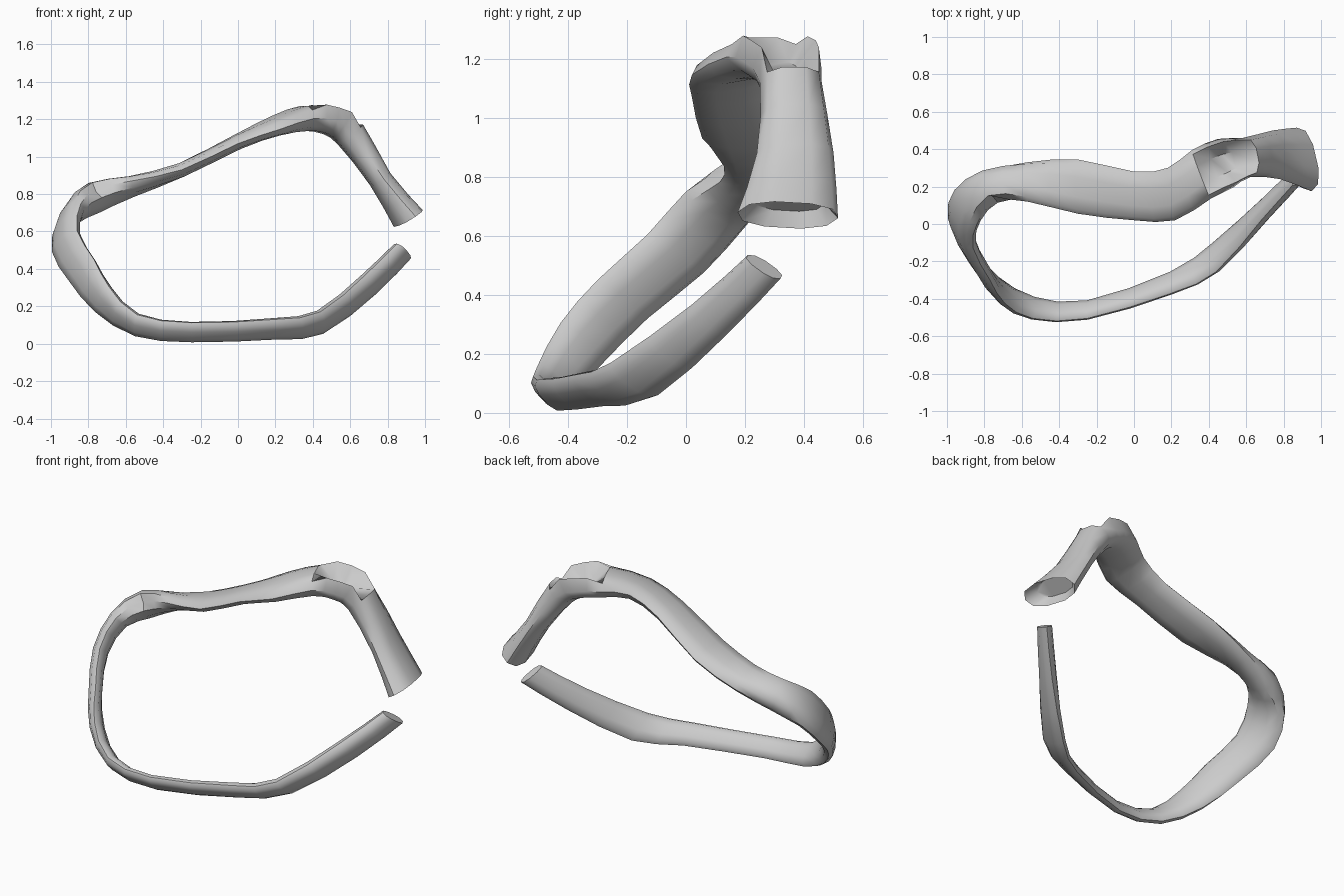
import bpy, bmesh, math
from mathutils import Vector

if "Cube" in bpy.data.objects:
    bpy.data.objects.remove(bpy.data.objects["Cube"])

SIDES = 10
STEPS = 2          # rings per station
ROUND = 0.85       # below 1 makes the cross-section slightly boxy

# Stations along the loop: centre xyz, half-width vector xyz, half thickness
stations = [
    (0.88, 0.265, 0.495, 0.03, 0.055, -0.04, 0.04),
    (0.70, 0.08, 0.317, 0.02, 0.06, -0.05, 0.045),
    (0.44, -0.175, 0.115, 0.0, 0.08, -0.055, 0.04),
    (0.20, -0.315, 0.08, 0.0, 0.055, -0.05, 0.035),
    (-0.25, -0.46, 0.062, 0.0, 0.045, -0.05, 0.03),
    (-0.54, -0.45, 0.10, 0.0, 0.055, -0.055, 0.035),
    (-0.72, -0.355, 0.235, -0.03, 0.07, -0.07, 0.04),
    (-0.83, -0.215, 0.385, -0.06, 0.085, -0.065, 0.04),
    (-0.92, -0.035, 0.54, -0.06, 0.095, -0.065, 0.045),
    (-0.89, 0.10, 0.69, -0.05, 0.10, -0.06, 0.055),
    (-0.77, 0.20, 0.78, -0.02, 0.08, -0.05, 0.08),
    (-0.57, 0.225, 0.84, 0.0, 0.105, -0.03, 0.05),
    (-0.30, 0.20, 0.93, 0.0, 0.145, 0.0, 0.04),
    (0.0, 0.15, 1.08, 0.0, 0.13, 0.01, 0.04),
    (0.20, 0.16, 1.165, -0.02, 0.14, 0.02, 0.05),
    (0.36, 0.265, 1.205, -0.05, 0.13, 0.0, 0.07),
    (0.49, 0.325, 1.19, -0.04, 0.13, 0.0, 0.075),
    (0.60, 0.355, 1.12, -0.02, 0.105, 0.0, 0.085),
    (0.76, 0.37, 0.88, -0.02, 0.13, 0.0, 0.06),
    (0.91, 0.345, 0.67, -0.04, 0.17, -0.01, 0.08),
]


def smooth_between(a, b, c, d, t):
    """Catmull-Rom blend of one station value."""
    return 0.5 * (2 * b + (c - a) * t + (2 * a - 5 * b + 4 * c - d) * t * t
                  + (3 * b - a - 3 * c + d) * t ** 3)


def rounded(value):
    return math.copysign(abs(value) ** ROUND, value)


# Resample the stations into a smooth path
path = []
last = len(stations) - 1
for i in range(last):
    quad = [stations[max(0, min(last, i + o))] for o in (-1, 0, 1, 2)]
    for step in range(STEPS):
        path.append([smooth_between(*vals, step / STEPS) for vals in zip(*quad)])
path.append(list(stations[-1]))

# Cross-section rings; the shoulder has a raised rim around a sunken hollow
rim_start, rim_end = 15 * STEPS, 17 * STEPS
centres = [Vector(s[:3]) for s in path]
bm = bmesh.new()
rings = []
for i, s in enumerate(path):
    tangent = centres[min(i + 1, len(path) - 1)] - centres[max(i - 1, 0)]
    width = Vector(s[3:6])
    outward = tangent.cross(width).normalized() * s[6]
    ring = []
    for j in range(SIDES):
        a = 2 * math.pi * j / SIDES
        across, out = rounded(math.cos(a)), rounded(math.sin(a))
        if rim_start < i < rim_end:
            if j in (1, 4):
                out = 1.0
            elif j in (2, 3):
                out = -0.2
        ring.append(bm.verts.new(centres[i] + width * across + outward * out))
    rings.append(ring)

# Small pocket in the front edge of the upper left bend
pocket = rings[10 * STEPS][SIDES // 2]
pocket.co = pocket.co.lerp(centres[10 * STEPS], 0.4)

# Tube walls
for i in range(len(rings) - 1):
    for j in range(SIDES):
        k = (j + 1) % SIDES
        bm.faces.new((rings[i][j], rings[i][k], rings[i + 1][k], rings[i + 1][j]))

# Flat tip of the lower arm
bm.faces.new(rings[0])

# Sunken end of the upper arm
inset = centres[-1].lerp(centres[-2], 0.5)
dish = [bm.verts.new(inset + (v.co - centres[-1]) * 0.7) for v in rings[-1]]
for j in range(SIDES):
    k = (j + 1) % SIDES
    bm.faces.new((rings[-1][j], rings[-1][k], dish[k], dish[j]))
bm.faces.new(dish)
bmesh.ops.recalc_face_normals(bm, faces=bm.faces)

mesh = bpy.data.meshes.new("open_loop_band")
bm.to_mesh(mesh)
bm.free()
band = bpy.data.objects.new("open_loop_band", mesh)
bpy.context.collection.objects.link(band)

grey = bpy.data.materials.new("light_grey")
grey.diffuse_color = (0.6, 0.6, 0.6, 1)
grey.use_nodes = True
grey.node_tree.nodes["Principled BSDF"].inputs["Base Color"].default_value = grey.diffuse_color
mesh.materials.append(grey)

bpy.context.view_layer.objects.active = band
band.select_set(True)
bpy.ops.object.shade_smooth_by_angle(angle=math.radians(45))
